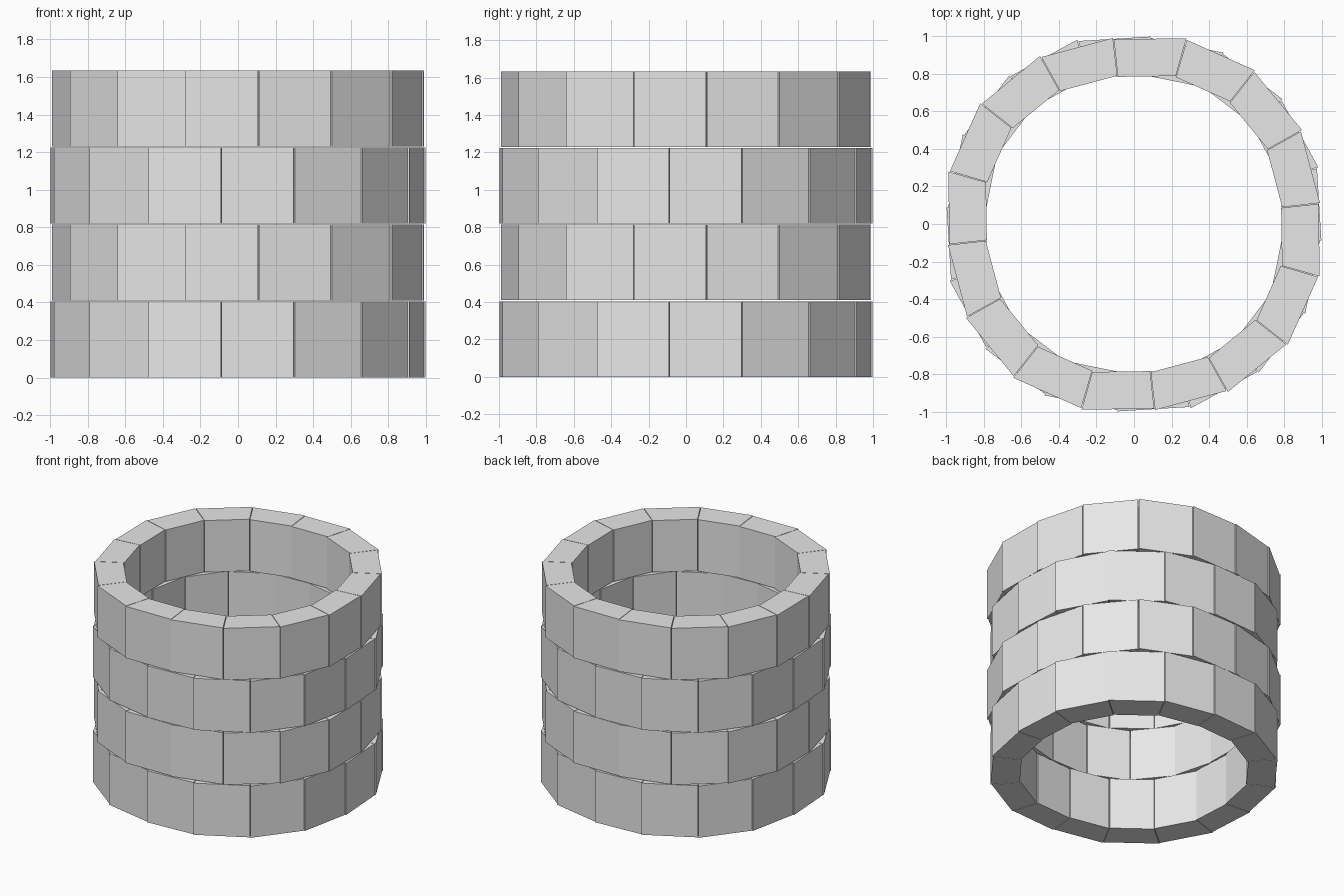
import bpy, bmesh
from mathutils import Matrix, Vector

if "Cube" in bpy.data.objects:
    bpy.data.objects.remove(bpy.data.objects["Cube"])

stone = bpy.data.materials.new("pale_stone")
stone.diffuse_color = (0.8, 0.8, 0.8, 1)
stone.use_nodes = True
stone.node_tree.nodes["Principled BSDF"].inputs["Base Color"].default_value = stone.diffuse_color

COURSE, HEIGHT = 0.41, 0.404   # course pitch and brick height
INNER = 0.797                  # inner wall as a fraction of the outer one

# Corners of one quarter of a course on the front side (x, y), repeated four times
even_quarter = [(-0.09, -0.994), (0.30, -0.978), (0.66, -0.79), (0.908, -0.477)]
odd_quarter = [(-0.28, -0.985), (0.11, -0.987), (0.497, -0.892), (0.815, -0.642)]


def ring_corners(quarter):
    turn = Matrix.Rotation
    return [turn(q * 1.5707963, 2) @ Vector(p) for q in range(4) for p in quarter]


def add_brick(bm, a, b, z0):
    # leading edge sits slightly proud of the neighbouring brick
    a, b = a * 1.004, b * 0.996
    along = (b - a).normalized() * 0.002
    a, b = a + along, b - along
    outline = [a, b, b * INNER, a * INNER]
    low = [bm.verts.new((p.x, p.y, z0)) for p in outline]
    high = [bm.verts.new((p.x, p.y, z0 + HEIGHT)) for p in outline]
    bm.faces.new(low[::-1])
    bm.faces.new(high)
    for i in range(4):
        j = (i + 1) % 4
        bm.faces.new((low[i], low[j], high[j], high[i]))


# Four courses of sixteen bricks, staggered by half a brick
for level in range(4):
    corners = ring_corners(odd_quarter if level % 2 else even_quarter)
    bm = bmesh.new()
    for i in range(16):
        add_brick(bm, corners[i], corners[(i + 1) % 16], level * COURSE)
    mesh = bpy.data.meshes.new(f"brick_course_{level + 1}")
    bm.to_mesh(mesh)
    bm.free()
    mesh.materials.append(stone)
    bpy.context.collection.objects.link(
        bpy.data.objects.new(f"brick_course_{level + 1}", mesh))
